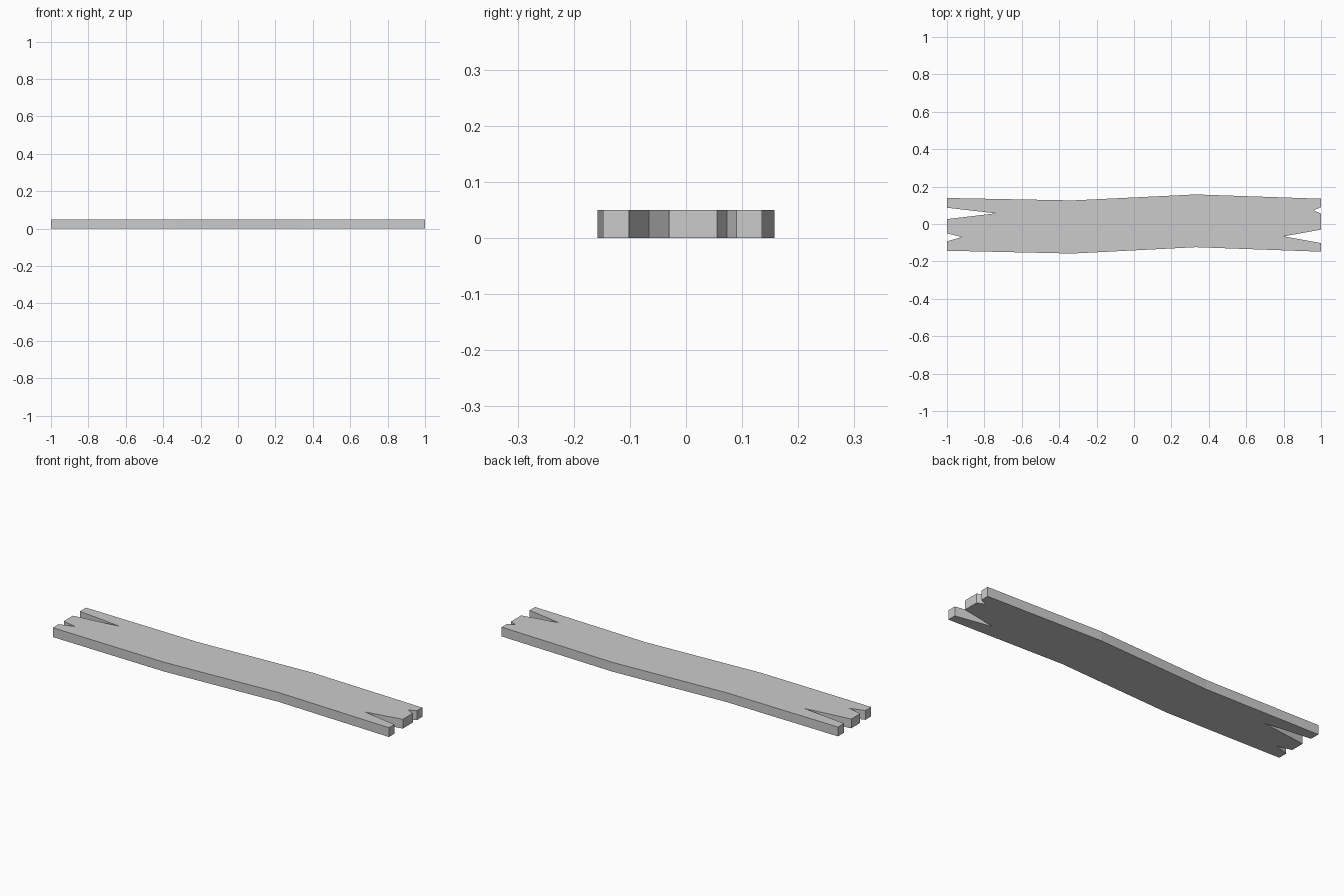
import bpy, bmesh

if "Cube" in bpy.data.objects:
    bpy.data.objects.remove(bpy.data.objects["Cube"])

HEIGHT = 0.05

# Plank outline, counter-clockwise: bowed long edges, split notches in both ends
front_edge = [(-1, -0.143), (-0.33, -0.158), (0.33, -0.124), (1, -0.148)]
right_splits = [(1, -0.102), (0.80, -0.066), (1, -0.03),
                (1, 0.055), (0.96, 0.073), (1, 0.09)]
back_edge = [(1, 0.135), (0.33, 0.158), (-0.33, 0.126), (-1, 0.139)]
left_splits = [(-1, 0.087), (-0.74, 0.057), (-1, 0.026),
               (-1, -0.05), (-0.92, -0.07), (-1, -0.093)]
outline = front_edge + right_splits + back_edge + left_splits

# Extrude the outline into a solid board
bm = bmesh.new()
base = bm.faces.new([bm.verts.new((x, y, 0)) for x, y in outline])
result = bmesh.ops.extrude_face_region(bm, geom=[base], use_keep_orig=True)
top = [v for v in result["geom"] if isinstance(v, bmesh.types.BMVert)]
bmesh.ops.translate(bm, verts=top, vec=(0, 0, HEIGHT))
bmesh.ops.recalc_face_normals(bm, faces=bm.faces[:])

mesh = bpy.data.meshes.new("plank")
bm.to_mesh(mesh)
bm.free()
plank = bpy.data.objects.new("plank", mesh)
bpy.context.collection.objects.link(plank)
